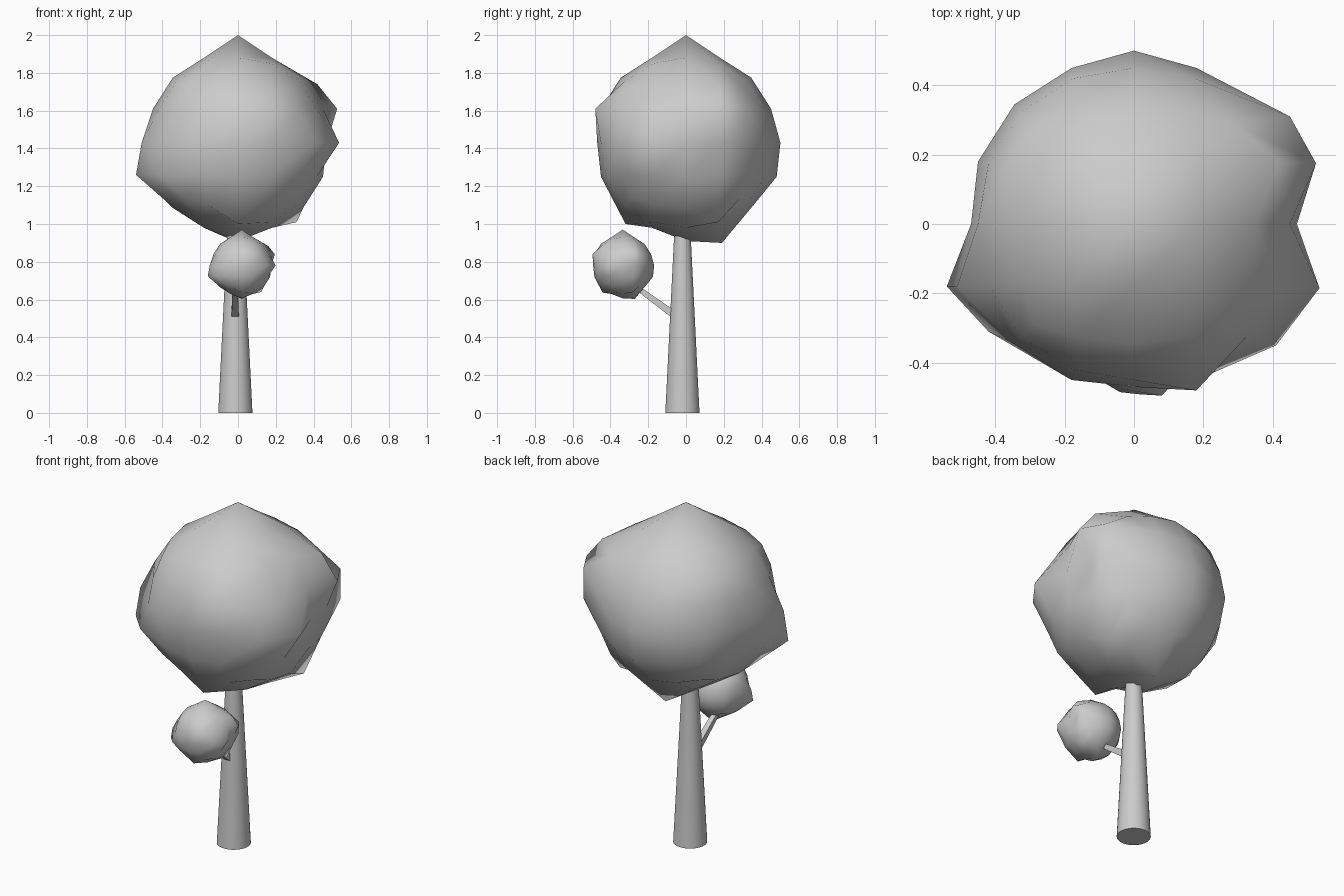
import bpy, bmesh, math
from mathutils import Vector, Matrix
from itertools import product

if "Cube" in bpy.data.objects:
    bpy.data.objects.remove(bpy.data.objects["Cube"])

# Regular rounded-cube lattice: position by sorted lattice class
BASE = {(0, 0, 2): (0, 0, .47), (0, 1, 2): (0, .18, .45), (0, 2, 2): (0, .345, .345),
        (1, 1, 2): (.175, .175, .42), (1, 2, 2): (.165, .325, .325), (2, 2, 2): (.29, .29, .29)}
# The main lumps that make the crown irregular
LUMPS = {
    (0, 0, 2): (0, 0, .57), (0, 0, -2): (0, 0, -.52), (0, 1, -2): (0, .19, -.53),
    (-2, -1, -1): (-.54, -.18, -.17), (-2, -1, 0): (-.51, -.18, 0),
    (2, 1, 1): (.525, .175, .18), (2, -1, 0): (.535, -.185, 0),
    (2, 1, 2): (.42, .18, .31), (2, 2, 0): (.45, .31, 0), (2, 2, 1): (.45, .31, .18),
    (-2, 1, 2): (-.36, .18, .31), (1, -2, 1): (.18, -.48, .18),
    (2, -2, 0): (.41, -.35, 0), (2, 1, -2): (.31, .17, -.42), (0, -2, -2): (0, -.32, -.43),
    (-2, -2, -1): (-.42, -.31, -.17), (-2, -1, -2): (-.38, -.18, -.31),
    (0, 2, 0): (0, .5, 0), (0, 2, -1): (0, .48, -.18),
}


def lattice_point(key):
    if key in LUMPS:
        return Vector(LUMPS[key])
    order = sorted(range(3), key=lambda a: abs(key[a]))
    vals = BASE[tuple(abs(key[a]) for a in order)]
    p = Vector((0, 0, 0))
    for a, v in zip(order, vals):
        p[a] = math.copysign(v, key[a])
    return p


def foliage(name, centre, scale):
    bm = bmesh.new()
    verts = {k: bm.verts.new(lattice_point(k) * scale)
             for k in product(range(-2, 3), repeat=3) if max(map(abs, k)) == 2}
    for axis, side in product(range(3), (-2, 2)):
        for u, v in product(range(-2, 2), repeat=2):
            loop = []
            for du, dv in ((0, 0), (1, 0), (1, 1), (0, 1)):
                k = [u + du, v + dv]
                k.insert(axis, side)
                loop.append(verts[tuple(k)])
            bm.faces.new(loop)
    bmesh.ops.recalc_face_normals(bm, faces=bm.faces)
    for f in bm.faces:
        f.smooth = True
    me = bpy.data.meshes.new(name)
    bm.to_mesh(me)
    bm.free()
    ob = bpy.data.objects.new(name, me)
    ob.location = centre
    bpy.context.collection.objects.link(ob)


def limb(name, start, end, r1, r2, sides):
    start, end = Vector(start), Vector(end)
    d = end - start
    bpy.ops.mesh.primitive_cone_add(vertices=sides, radius1=r1, radius2=r2, depth=d.length,
                                    location=(start + end) / 2,
                                    rotation=d.to_track_quat('Z', 'X').to_euler())
    ob = bpy.context.object
    ob.name = name
    # half-step turn so that flat sides face the axes
    ob.data.transform(Matrix.Rotation(math.pi / sides, 4, 'Z'))
    bpy.ops.object.shade_smooth_by_angle(angle=math.radians(40))


# Trunk and square side branch
limb("trunk", (-.014, -.019, 0), (-.014, -.019, 1.0), .091, .041, 32)
limb("branch", (-.015, -.05, .51), (-.015, -.29, .685), .028, .018, 4)

# Large crown and a one-third size copy on the branch
foliage("crown", (0, 0, 1.43), 1)
foliage("small_crown", (.02, -.335, .78), 1 / 3)
